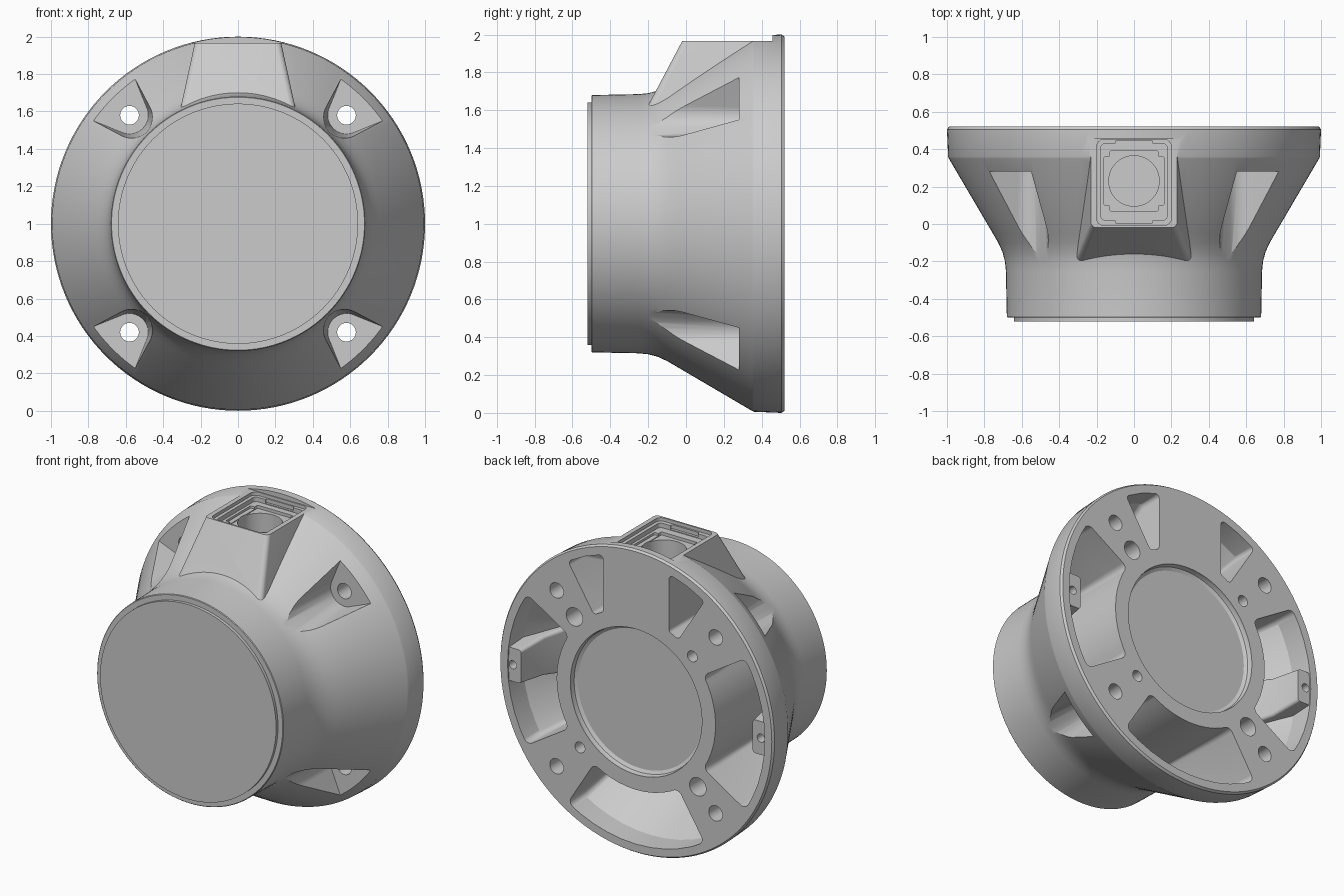
import bpy, bmesh
from math import sin, cos, tan, asin, pi, radians
from mathutils import Vector

if "Cube" in bpy.data.objects:
    bpy.data.objects.remove(bpy.data.objects["Cube"])

BACK = 0.52   # back face of the flange
CZ = 1.0      # height of the turning axis


def loft(name, sections):
    """Closed solid through equal-length rings of 3D points."""
    bm = bmesh.new()
    rings = [[bm.verts.new(p) for p in s] for s in sections]
    n = len(rings[0])
    for a, b in zip(rings, rings[1:]):
        for i in range(n):
            bm.faces.new((a[i], a[(i + 1) % n], b[(i + 1) % n], b[i]))
    bm.faces.new(rings[0])
    bm.faces.new(rings[-1])
    bmesh.ops.recalc_face_normals(bm, faces=bm.faces[:])
    me = bpy.data.meshes.new(name)
    bm.to_mesh(me)
    bm.free()
    ob = bpy.data.objects.new(name, me)
    bpy.context.collection.objects.link(ob)
    return ob


def rounded(pts, steps=6):
    """2D outline from (x, y, corner radius) points."""
    out = []
    for i, (x, y, r) in enumerate(pts):
        p = Vector((x, y))
        if r == 0:
            out.append(p)
            continue
        a = (Vector(pts[i - 1][:2]) - p).normalized()
        b = (Vector(pts[(i + 1) % len(pts)][:2]) - p).normalized()
        half = a.angle(b) / 2
        c = p + (a + b).normalized() * (r / sin(half))
        s, e = p + a * (r / tan(half)) - c, p + b * (r / tan(half)) - c
        out += [c + s.lerp(e, k / steps).normalized() * r for k in range(steps + 1)]
    return out


def circle(cx, cy, r, n=32):
    return [Vector((cx + r * cos(2 * pi * i / n), cy + r * sin(2 * pi * i / n))) for i in range(n)]


def rect(x0, x1, y0, y1, r):
    return rounded([(x0, y0, r), (x1, y0, r), (x1, y1, r), (x0, y1, r)])


def at_y(outline, y):      # outline drawn around the turning axis
    return [(p.x, y, p.y + CZ) for p in outline]


def at_z(outline, z):      # outline seen from above
    return [(p.x, p.y, z) for p in outline]


# Main turned body: front lip, neck, flared cone and flange
profile = [(-0.52, 0.642), (-0.50, 0.642), (-0.50, 0.676), (-0.496, 0.68), (-0.25, 0.685),
           (-0.20, 0.69), (-0.15, 0.703), (-0.10, 0.726), (-0.05, 0.755), (0.35, 0.99),
           (0.36, 0.994), (0.505, 1.0), (BACK, 0.99)]
body = loft("housing_body", [at_y(circle(0, 0, r, 128), y) for y, r in profile])


def apply_bool(tool, op='DIFFERENCE'):
    m = body.modifiers.new("bool", 'BOOLEAN')
    m.operation, m.solver, m.object = op, 'EXACT', tool
    bpy.context.view_layer.objects.active = body
    bpy.ops.object.modifier_apply(modifier=m.name)
    bpy.data.objects.remove(tool)


def hole(x, z, r, y0, y1=0.6):
    apply_bool(loft("hole", [at_y(circle(x, z, r), y0), at_y(circle(x, z, r), y1)]))


# Connector boss on top, trimmed flat
apply_bool(loft("boss", [at_z(rect(-0.322, 0.322, -0.24, 0.45, 0.03), 1.55),
                         at_z(rect(-0.226, 0.226, -0.007, 0.45, 0.03), 1.99)]), 'UNION')
apply_bool(loft("trim", [at_z(rect(-0.32, 0.32, -0.3, 0.458, 0.005), z) for z in (1.967, 2.2)]))

# Stepped socket in the boss
for outline, z in [(rect(-0.2, 0.2, -0.008, 0.452, 0.04), 1.945),
                   (rect(-0.178, 0.178, 0.02, 0.43, 0.025), 1.915),
                   (rect(-0.1, 0.1, 0.003, 0.445, 0.008), 1.92),
                   (rect(-0.16, 0.16, 0.10, 0.36, 0.008), 1.90),
                   (rect(-0.13, 0.13, 0.07, 0.39, 0.008), 1.895),
                   (circle(0, 0.23, 0.135, 48), 1.70)]:
    apply_bool(loft("socket", [at_z(outline, z), at_z(outline, 2.1)]))


# Four bolt recesses in the cone, opening outward, each with a through hole
def bolt_outline(R, sx, sz):
    h = radians(23)
    tip = 0.82 - R / sin(h)
    w = (1.5 - tip) * tan(h)
    pts = rounded([(tip, 0, R), (1.5, -w, 0), (1.5, w, 0)], 16)
    return [Vector((sx * (p.x - p.y), sz * (p.x + p.y))) * 0.7071 for p in pts]


for sx in (1, -1):
    for sz in (1, -1):
        apply_bool(loft("recess", [at_y(bolt_outline(0.10, sx, sz), 0.28),
                                   at_y(bolt_outline(0.135, sx, sz), -0.3)]))
        hole(sx * 0.58, sz * 0.58, 0.05, 0.2)


# Weight-saving pockets in the back, following the cone inside
def sector(r0, r1, limits, rad, n, flip=1):
    (a0, a1), (b0, b1) = limits(r0), limits(r1)
    pts = [(r1, b0 + (b1 - b0) * i / n, rad if i in (0, n) else 0) for i in range(n + 1)]
    pts += [(r0, a1 + (a0 - a1) * i / n, rad if i in (0, n) else 0) for i in range(n + 1)]
    return rounded([(flip * r * cos(a), r * sin(a), c) for r, a, c in pts])


def pocket(limits, n, rad, flip=1):
    apply_bool(loft("pocket", [at_y(sector(0.58, r1, limits, c, n, flip), y)
                               for y, r1, c in ((0.6, 0.94, rad), (0.37, 0.935, rad),
                                                (-0.12, 0.655, 0.02))]))


H = radians(32)
pocket(lambda r: (1.5 * pi - H, 1.5 * pi + H), 10, 0.04)
for s in (1, -1):
    pocket(lambda r: (-H, H), 10, 0.04, s)
    pocket(lambda r: (pi / 2 - H, pi / 2 - asin(0.24 / r)), 2, 0.025, s)
    # Screw lump on the outer wall of each side pocket
    lump = [at_y(rect(x0, x1, -w, w, 0.02), y)
            for y, x0, x1, w in ((0.512, 0.845, 0.97, 0.11), (0.3, 0.82, 0.93, 0.13),
                                 (0.05, 0.71, 0.775, 0.16))]
    apply_bool(loft("lump", [[(s * x, y, z) for x, y, z in ring] for ring in lump]), 'UNION')
    hole(s * 0.905, 0, 0.027, 0.38)
    # Dowel holes on one diagonal, small screw holes on the other
    hole(s * 0.45, s * 0.44, 0.06, 0.36)
    hole(s * 0.41, -s * 0.41, 0.036, 0.36)

# Shallow round recess in the middle of the back
apply_bool(loft("back_recess", [at_y(circle(0, 0, r, 96), y)
                                for r, y in ((0.455, 0.475), (0.475, 0.487), (0.48, 0.505), (0.48, 0.6))]))

# Shading
for o in bpy.context.selected_objects:
    o.select_set(False)
body.select_set(True)
bpy.context.view_layer.objects.active = body
bpy.ops.object.shade_smooth_by_angle(angle=radians(28))
